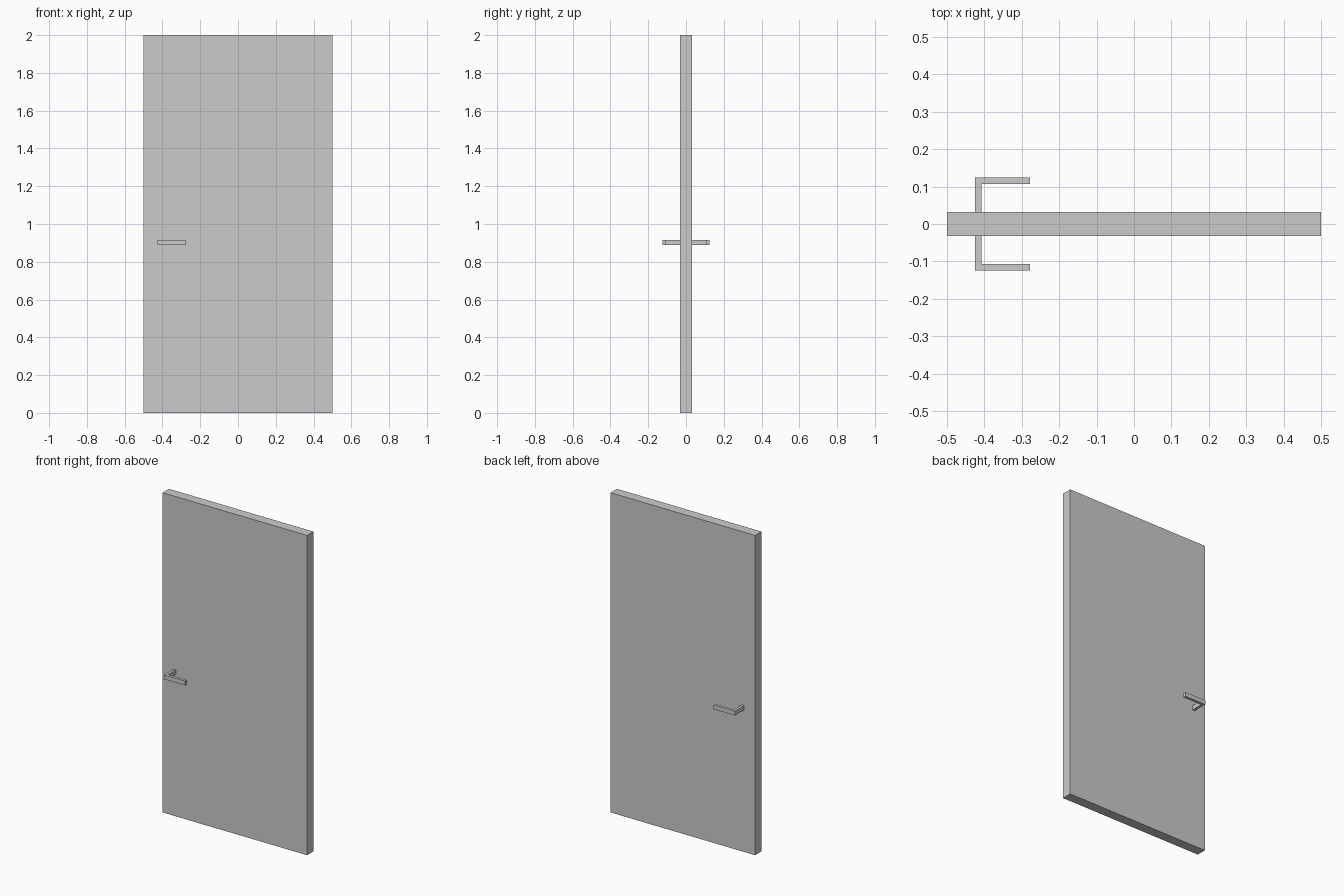
import bpy, bmesh

if "Cube" in bpy.data.objects:
    bpy.data.objects.remove(bpy.data.objects["Cube"])

T = 0.0315  # half thickness of the door


def prism(name, outline, z0, z1):
    """Extrude an xy outline from z0 up to z1."""
    bm = bmesh.new()
    base = bm.faces.new([bm.verts.new((x, y, z0)) for x, y in outline])
    top = bmesh.ops.extrude_face_region(bm, geom=[base])
    verts = [g for g in top["geom"] if isinstance(g, bmesh.types.BMVert)]
    bmesh.ops.translate(bm, verts=verts, vec=(0, 0, z1 - z0))
    bmesh.ops.recalc_face_normals(bm, faces=bm.faces)
    mesh = bpy.data.meshes.new(name)
    bm.to_mesh(mesh)
    bm.free()
    obj = bpy.data.objects.new(name, mesh)
    bpy.context.collection.objects.link(obj)
    return obj


# Door slab
prism("door_panel", [(-0.5, -T), (0.5, -T), (0.5, T), (-0.5, T)], 0, 2)

# L-shaped lever handles, one on each face
for name, s in (("front_handle", -1), ("back_handle", 1)):
    outline = [(-0.425, T), (-0.408, T), (-0.408, 0.1075),
               (-0.278, 0.1075), (-0.278, 0.1245), (-0.425, 0.1245)]
    prism(name, [(x, s * y) for x, y in outline], 0.889, 0.916)
